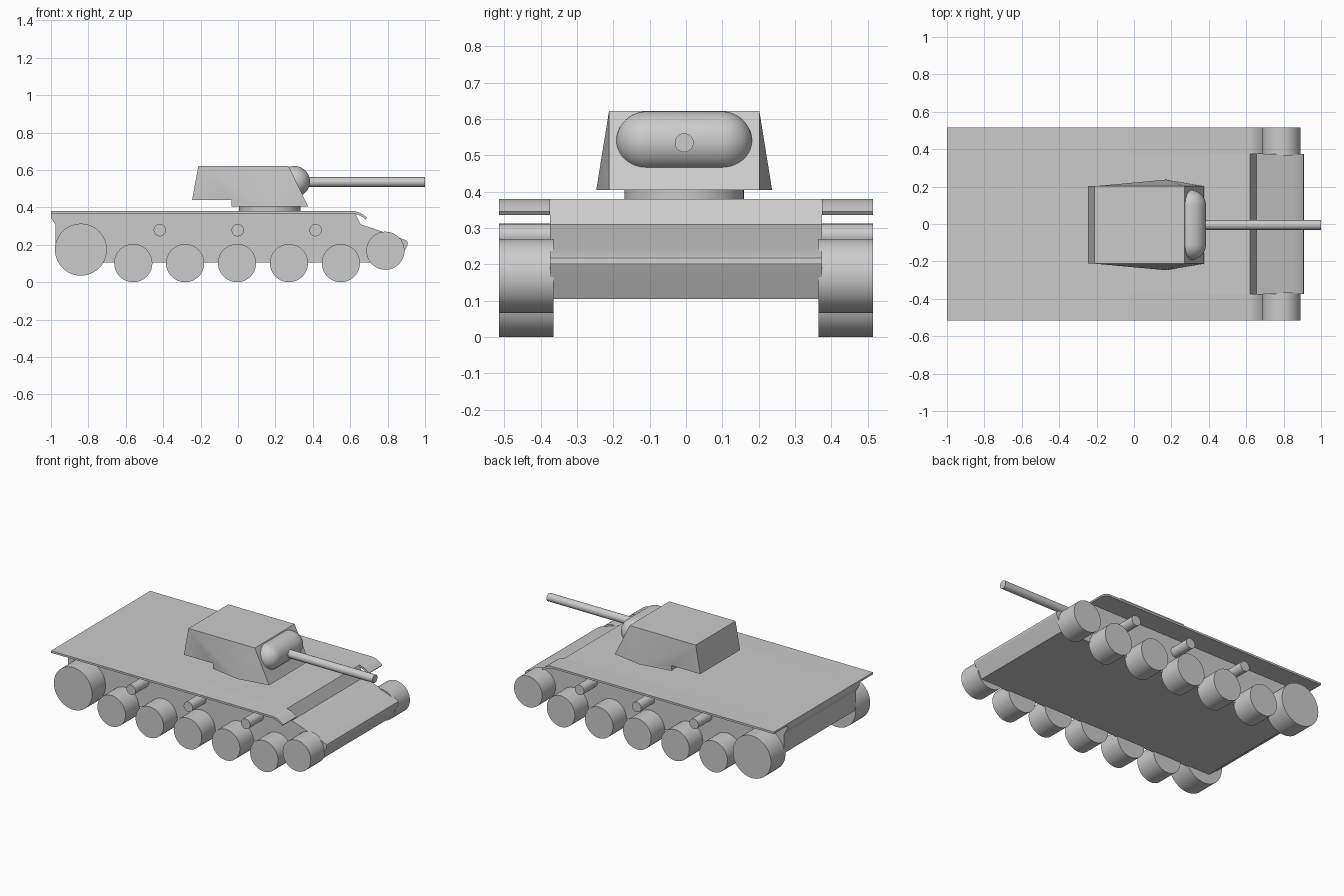
import bpy, bmesh, math
from mathutils import Vector, Matrix

if "Cube" in bpy.data.objects:
    bpy.data.objects.remove(bpy.data.objects["Cube"])

grey = bpy.data.materials.new("plain_grey")
grey.diffuse_color = (0.6, 0.6, 0.6, 1)
grey.use_nodes = True
grey.node_tree.nodes["Principled BSDF"].inputs["Base Color"].default_value = grey.diffuse_color


def finish(name, bm, angle=30):
    bmesh.ops.recalc_face_normals(bm, faces=bm.faces[:])
    me = bpy.data.meshes.new(name)
    bm.to_mesh(me)
    bm.free()
    ob = bpy.data.objects.new(name, me)
    bpy.context.collection.objects.link(ob)
    me.materials.append(grey)
    bpy.ops.object.select_all(action='DESELECT')
    ob.select_set(True)
    bpy.context.view_layer.objects.active = ob
    bpy.ops.object.shade_smooth_by_angle(angle=math.radians(angle))
    return ob


def extrude(name, profile, y0, y1, angle=30):
    """Side profile of (x, z) points pushed from y0 to y1."""
    bm = bmesh.new()
    face = bm.faces.new([bm.verts.new((x, y0, z)) for x, z in profile])
    out = bmesh.ops.extrude_face_region(bm, geom=[face])
    verts = [g for g in out["geom"] if isinstance(g, bmesh.types.BMVert)]
    bmesh.ops.translate(bm, verts=verts, vec=(0, y1 - y0, 0))
    return finish(name, bm, angle)


def lathe(name, profile, centre, axis, sides=48):
    """Closed round solid from (distance along axis, radius) points."""
    rot = Vector((0, 0, 1)).rotation_difference(Vector(axis)).to_matrix().to_4x4()
    bm = bmesh.new()
    rings = [[bm.verts.new((r * math.cos(2 * math.pi * i / sides),
                            r * math.sin(2 * math.pi * i / sides), d))
              for i in range(sides)] for d, r in profile]
    for a, b in zip(rings, rings[1:]):
        for i in range(sides):
            j = (i + 1) % sides
            bm.faces.new((a[i], a[j], b[j], b[i]))
    bm.faces.new(rings[0])
    bm.faces.new(rings[-1])
    bmesh.ops.transform(bm, matrix=Matrix.Translation(centre) @ rot, verts=bm.verts[:])
    return finish(name, bm)


# Hull with sloped front and rounded nose
HALF, OUTER = 0.375, 0.515
hull = [(-1, 0.38), (-1, 0.345), (-0.975, 0.305), (-0.975, 0.18), (-0.88, 0.105),
        (0.86, 0.105), (0.9, 0.185), (0.908, 0.203), (0.906, 0.217), (0.895, 0.225),
        (0.85, 0.243), (0.655, 0.31), (0.62, 0.38)]
extrude("hull", hull, -HALF, HALF)

# Fenders with curled front lip, and running gear on both sides
fender = [(-1, 0.38), (0.62, 0.38), (0.645, 0.374), (0.67, 0.361), (0.69, 0.345),
          (0.683, 0.336), (0.663, 0.35), (0.64, 0.361), (0.618, 0.367), (-1, 0.367)]
for side, s in (("right", -1), ("left", 1)):
    extrude(side + "_fender", fender, s * HALF, s * OUTER)

    def wheel(name, x, z, r):
        lathe(side + "_" + name, [(HALF - 0.01, r), (OUTER, r)], (x, 0, z), (0, s, 0))

    wheel("rear_drive_wheel", -0.84, 0.174, 0.139)
    wheel("front_idler", 0.788, 0.168, 0.102)
    for i in range(5):
        wheel("road_wheel_%d" % (i + 1), -0.56 + 0.2775 * i, 0.102, 0.102)
    for i in range(3):
        wheel("return_roller_%d" % (i + 1), -0.418 + 0.4165 * i, 0.278, 0.033)

# Turret ring
CY = -0.005
lathe("turret_ring", [(0.37, 0.165), (0.41, 0.165)], (0.17, CY, 0), (0, 0, 1))

# Turret: straight roof edges, lower sides flared to a point
bm = bmesh.new()
outline = {"roof_back": (-0.212, 0.207, 0.622), "roof_front": (0.27, 0.207, 0.622),
           "tail": (-0.245, 0.207, 0.44), "step_top": (-0.035, 0.207, 0.44),
           "step": (-0.035, 0.207, 0.405), "flare": (0.17, 0.242, 0.405),
           "front": (0.375, 0.207, 0.405)}
L, R = ({k: bm.verts.new((x, CY + s * y, z)) for k, (x, y, z) in outline.items()}
        for s in (1, -1))
for v in (L, R):
    for names in (("roof_back", "tail", "step_top"), ("roof_back", "step_top", "flare"),
                  ("step_top", "step", "flare"), ("roof_back", "flare", "roof_front"),
                  ("roof_front", "flare", "front")):
        bm.faces.new([v[n] for n in names])
for a, b in (("roof_back", "roof_front"), ("roof_back", "tail"), ("tail", "step_top"),
             ("step_top", "step"), ("roof_front", "front")):
    bm.faces.new((L[a], L[b], R[b], R[a]))
bm.faces.new((L["step"], L["flare"], L["front"], R["front"], R["flare"], R["step"]))
finish("turret", bm)

# Capsule-shaped mantlet across the turret front
r, half = 0.083, 0.104
arc = [math.radians(3 + 87 * i / 10) for i in range(11)]
cap = [(half + r * math.cos(a), r * math.sin(a)) for a in arc]
lathe("mantlet", [(-d, q) for d, q in cap] + cap[::-1], (0.302, CY, 0.538), (0, 1, 0))

# Gun barrel
lathe("gun_barrel", [(0.33, 0.026), (1.0, 0.026)], (0, CY, 0.535), (1, 0, 0), 32)
